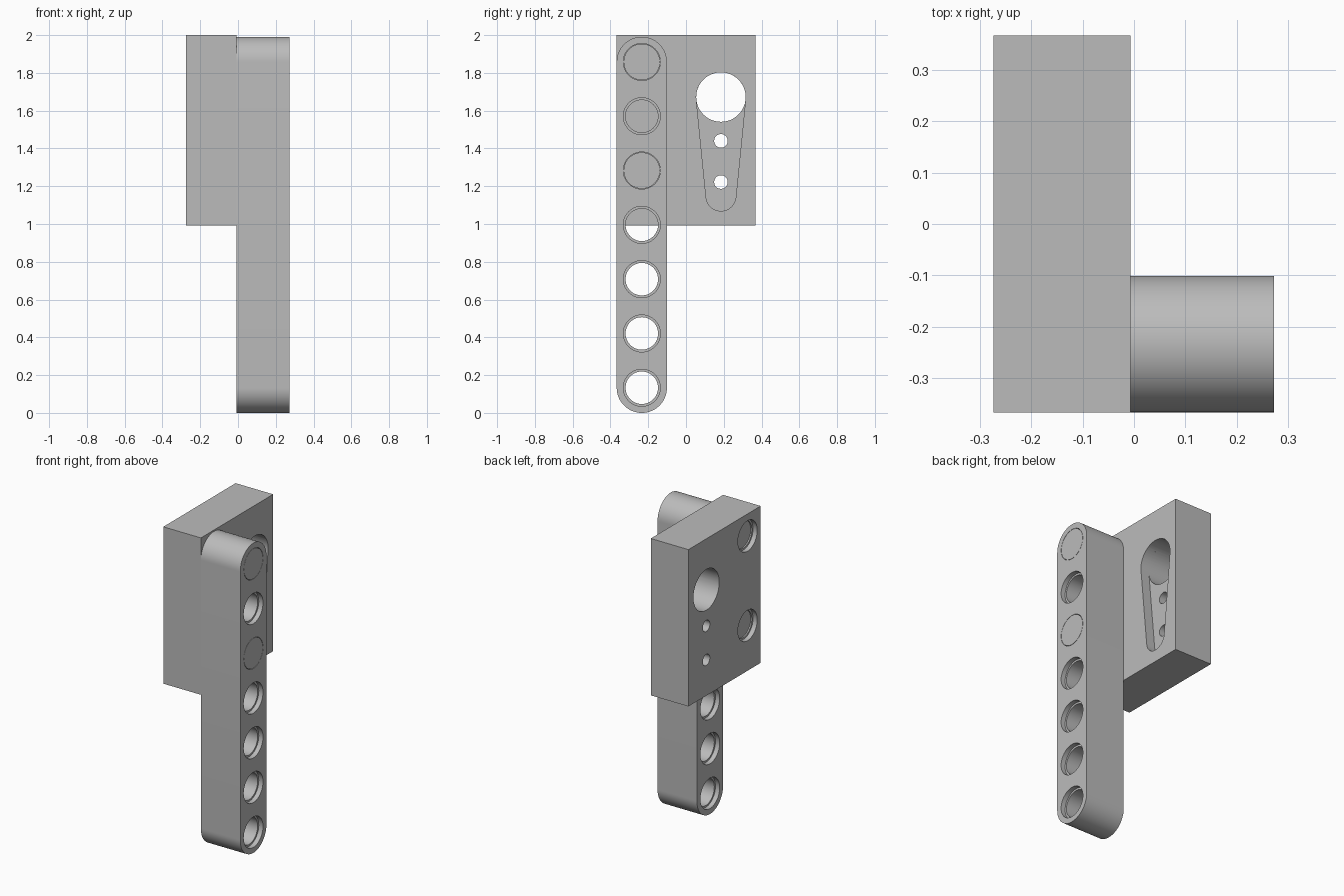
import bpy, bmesh
from math import sin, cos, pi, radians, asin

if "Cube" in bpy.data.objects:
    bpy.data.objects.remove(bpy.data.objects["Cube"], do_unlink=True)

grey = bpy.data.materials.new("light grey plastic")
grey.use_nodes = True
GREY = (0.5, 0.5, 0.5, 1)
grey.diffuse_color = GREY
grey.node_tree.nodes["Principled BSDF"].inputs["Base Color"].default_value = GREY

# Shared layout: x planes, beam axis and hole spacing
BACK, JOINT, FACE = -0.274, -0.007, 0.273
BEAM_Y, BEAM_R, PITCH = -0.234, 0.133, 0.2875
HOLE_R, RIM_R, RIM_D = 0.086, 0.098, 0.03
HORN_Y = 0.185
hole_z = [BEAM_R + i * PITCH for i in range(7)]
pin_z = [hole_z[4], hole_z[6]]


def arc(y, z, r, start, end, n=32):
    """Points of an arc in the YZ plane."""
    return [(y + r * cos(start + (end - start) * i / n),
             z + r * sin(start + (end - start) * i / n)) for i in range(n + 1)]


def capsule(y, z_low, r_low, z_high, r_high):
    """Outline of two circles joined by tangent lines."""
    t = asin((r_high - r_low) / (z_high - z_low))
    return (arc(y, z_high, r_high, -t, pi + t) +
            arc(y, z_low, r_low, pi + t, 2 * pi - t))


def prism(name, outline, x0, x1):
    """Extrude a YZ outline along x."""
    bm = bmesh.new()
    face = bm.faces.new([bm.verts.new((x0, y, z)) for y, z in outline])
    new = bmesh.ops.extrude_face_region(bm, geom=[face])["geom"]
    bmesh.ops.translate(bm, vec=(x1 - x0, 0, 0),
                        verts=[g for g in new if isinstance(g, bmesh.types.BMVert)])
    bmesh.ops.recalc_face_normals(bm, faces=bm.faces)
    mesh = bpy.data.meshes.new(name)
    bm.to_mesh(mesh)
    bm.free()
    obj = bpy.data.objects.new(name, mesh)
    bpy.context.collection.objects.link(obj)
    mesh.materials.append(grey)
    return obj


def cylinder(name, y, z, r, x0, x1):
    return prism(name, arc(y, z, r, 0, 2 * pi, 48)[:-1], x0, x1)


def activate(obj):
    bpy.ops.object.select_all(action="DESELECT")
    obj.select_set(True)
    bpy.context.view_layer.objects.active = obj


def cut(obj, cutter):
    """Subtract the cutter and discard it."""
    activate(obj)
    mod = obj.modifiers.new("cut", "BOOLEAN")
    mod.operation, mod.solver, mod.object = "DIFFERENCE", "EXACT", cutter
    bpy.ops.object.modifier_apply(modifier=mod.name)
    bpy.data.objects.remove(cutter, do_unlink=True)


def smooth(obj):
    activate(obj)
    bpy.ops.object.shade_smooth_by_angle(angle=radians(30))


# Rounded beam with seven holes, countersunk on both sides
beam = prism("beam", capsule(BEAM_Y, hole_z[0], BEAM_R, hole_z[-1], BEAM_R), JOINT, FACE)
for z in hole_z:
    cut(beam, cylinder("cutter", BEAM_Y, z, HOLE_R, JOINT - 0.1, FACE + 0.1))
    cut(beam, cylinder("cutter", BEAM_Y, z, RIM_R, FACE - RIM_D, FACE + 0.1))
    cut(beam, cylinder("cutter", BEAM_Y, z, RIM_R, JOINT - 0.1, JOINT + RIM_D))
smooth(beam)

# Mounting block with pin holes
block = prism("mounting_block", [(-0.367, 0.992), (0.367, 0.992), (0.367, 2), (-0.367, 2)],
              BACK, JOINT)
for z in pin_z:
    cut(block, cylinder("cutter", BEAM_Y, z, HOLE_R, BACK - 0.1, JOINT + 0.1))
    cut(block, cylinder("cutter", BEAM_Y, z, RIM_R, BACK - 0.1, BACK + RIM_D))

# Tapered lever pocket, shaft opening and screw holes
cut(block, prism("cutter", capsule(HORN_Y, 1.148, 0.079, 1.672, 0.131), JOINT - 0.06, JOINT + 0.1))
for z, r in ((1.672, 0.131), (1.44, 0.036), (1.222, 0.036)):
    cut(block, cylinder("cutter", HORN_Y, z, r, BACK - 0.1, JOINT + 0.1))
smooth(block)

# Connector pins, recessed at the back and flush at the beam face
for name, z in zip(("lower", "upper"), pin_z):
    smooth(cylinder(name + "_pin_shaft", BEAM_Y, z, HOLE_R, BACK + RIM_D + 0.008, FACE - 0.01))
    smooth(cylinder(name + "_pin_head", BEAM_Y, z, 0.096, FACE - RIM_D, FACE))
